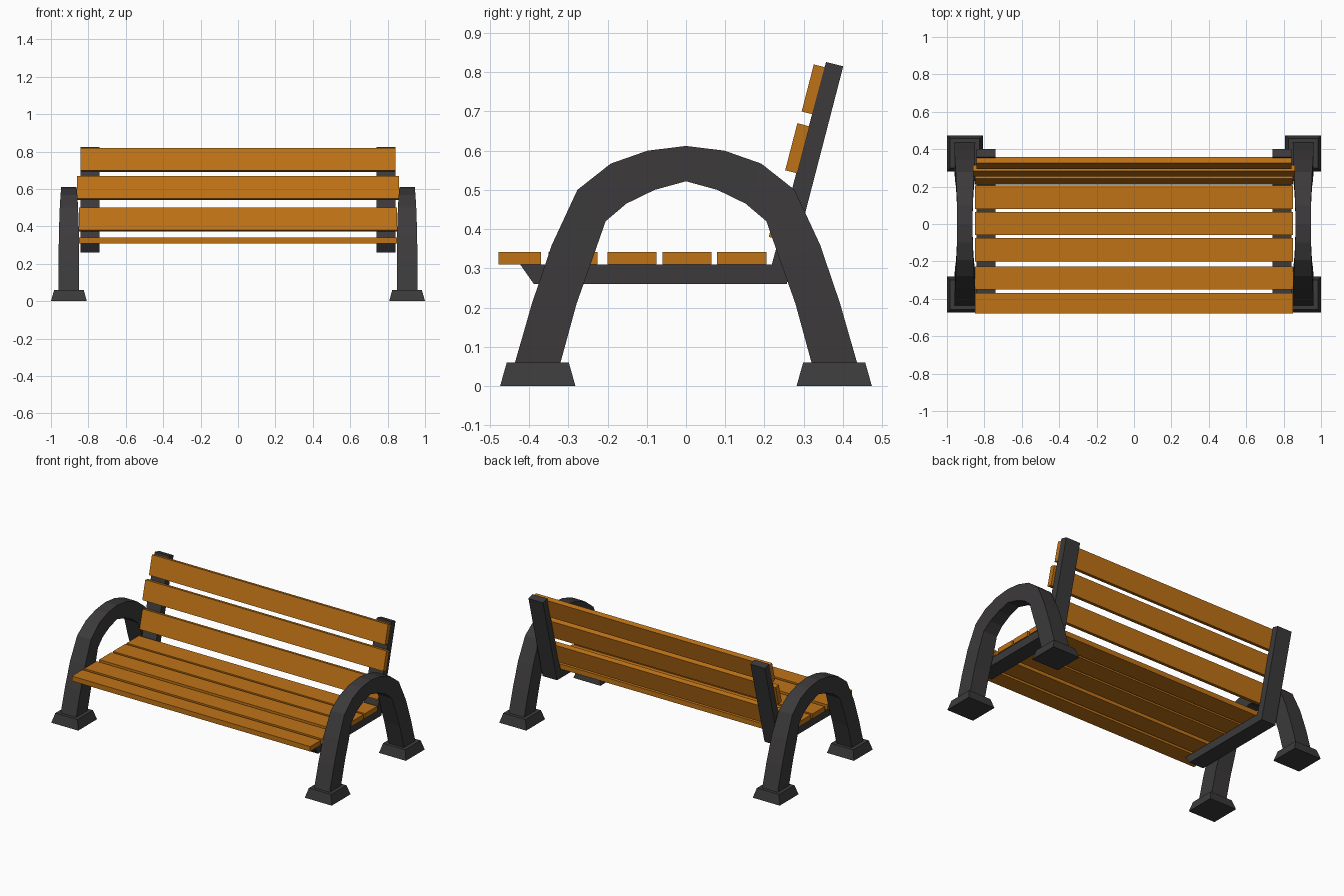
import bpy, bmesh

if "Cube" in bpy.data.objects:
    bpy.data.objects.remove(bpy.data.objects["Cube"])


def material(name, color):
    m = bpy.data.materials.new(name)
    m.diffuse_color = color
    m.use_nodes = True
    m.node_tree.nodes["Principled BSDF"].inputs["Base Color"].default_value = m.diffuse_color
    return m


WOOD = material("wood", (0.52, 0.17, 0.008, 1))
IRON = material("dark_iron", (0.045, 0.042, 0.044, 1))


def loft(name, rings, mat):
    """Skin a list of matching closed rings and cap both ends."""
    bm = bmesh.new()
    rows = [[bm.verts.new(p) for p in ring] for ring in rings]
    for a, b in zip(rows, rows[1:]):
        for i in range(len(a)):
            j = (i + 1) % len(a)
            bm.faces.new((a[i], a[j], b[j], b[i]))
    bm.faces.new(rows[0])
    bm.faces.new(rows[-1])
    bmesh.ops.recalc_face_normals(bm, faces=bm.faces)
    mesh = bpy.data.meshes.new(name)
    bm.to_mesh(mesh)
    bm.free()
    mesh.materials.append(mat)
    obj = bpy.data.objects.new(name, mesh)
    bpy.context.collection.objects.link(obj)
    return obj


def extrude_x(name, profile, x0, x1, mat):
    """Extrude a (y, z) profile along x."""
    return loft(name, [[(x, y, z) for y, z in profile] for x in (x0, x1)], mat)


def square(cx, cy, r, z):
    return [(cx - r, cy - r, z), (cx + r, cy - r, z), (cx + r, cy + r, z), (cx - r, cy + r, z)]


# Half of the arch: outer (y, z), inner (y, z), half thickness in x
half_arch = [
    ((0.436, 0.06), (0.320, 0.06), 0.055),
    ((0.393, 0.21), (0.279, 0.21), 0.055),
    ((0.342, 0.36), (0.240, 0.32), 0.054),
    ((0.277, 0.50), (0.205, 0.42), 0.049),
    ((0.192, 0.567), (0.152, 0.465), 0.045),
    ((0.098, 0.60), (0.080, 0.50), 0.042),
    ((0.0, 0.612), (0.0, 0.522), 0.041),
]
arch = [(s, *p) for s, p in [(-1, p) for p in half_arch] + [(1, p) for p in half_arch[-2::-1]]]

# L-shaped bracket: seat bearer and leaning back post in one piece
bracket = [(-0.423, 0.31), (-0.388, 0.26), (0.257, 0.26),
           (0.401, 0.815), (0.357, 0.826), (0.219, 0.31)]

for side, s in (("left", -1), ("right", 1)):
    # Arched side frame
    c = s * 0.904
    rings = [[(c - w, k * o[0], o[1]), (c + w, k * o[0], o[1]),
              (c + w, k * i[0], i[1]), (c - w, k * i[0], i[1])] for k, o, i, w in arch]
    loft(f"{side}_arch", rings, IRON)
    # Tapered feet
    for end, y in (("front", -0.378), ("back", 0.378)):
        loft(f"{side}_{end}_foot",
             [square(s * 0.904, y, 0.096, 0), square(s * 0.904, y, 0.079, 0.06)], IRON)
    # Bracket under the slats
    extrude_x(f"{side}_bracket", bracket, s * 0.74, s * 0.843, IRON)

# Seat slats
for n, (y0, y1) in enumerate([(-0.478, -0.37), (-0.351, -0.226), (-0.2, -0.075),
                              (-0.06, 0.065), (0.079, 0.205)]):
    extrude_x(f"seat_slat_{n + 1}", [(y0, 0.31), (y1, 0.31), (y1, 0.342), (y0, 0.342)],
              -0.85, 0.85, WOOD)

# Backrest slats, lying along the leaning posts
for n, (y, z, hx) in enumerate([(0.211, 0.38, 0.85), (0.253, 0.55, 0.86), (0.295, 0.70, 0.842)]):
    extrude_x(f"back_slat_{n + 1}",
              [(y, z), (y + 0.031, z - 0.008), (y + 0.062, z + 0.112), (y + 0.031, z + 0.12)],
              -hx, hx, WOOD)
